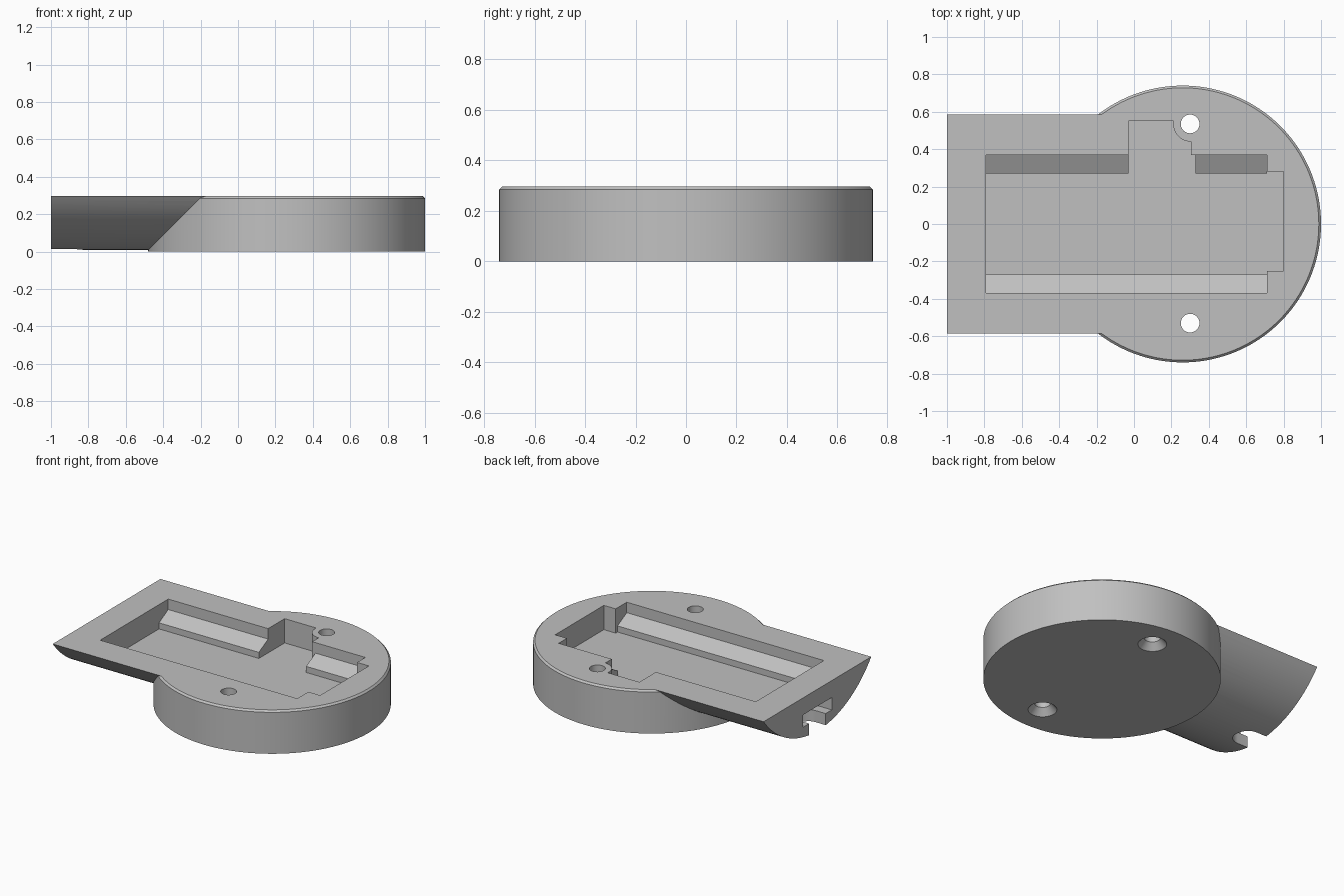
import bpy, bmesh, math
from mathutils import Vector

cube = bpy.data.objects.get("Cube")
if cube:
    bpy.data.objects.remove(cube, do_unlink=True)

TOP, R, CX = 0.297, 0.74, 0.26      # top height, disc radius, disc centre
ARC_Z = R + 0.01                    # height of the arm's arc centre
FLOOR = 0.13

grey = bpy.data.materials.new("light_grey")
grey.use_nodes = True
grey.diffuse_color = (0.53, 0.53, 0.53, 1)
grey.node_tree.nodes["Principled BSDF"].inputs["Base Color"].default_value = (0.53, 0.53, 0.53, 1)


def make_object(name, bm):
    bmesh.ops.recalc_face_normals(bm, faces=bm.faces)
    mesh = bpy.data.meshes.new(name)
    bm.to_mesh(mesh)
    bm.free()
    obj = bpy.data.objects.new(name, mesh)
    bpy.context.collection.objects.link(obj)
    mesh.materials.append(grey)
    return obj


def prism(name, points, start, end, axis="z"):
    """Extrude an outline along z (points are x, y) or along x (points are y, z)."""
    bm = bmesh.new()
    place = (lambda a, b: (a, b, start)) if axis == "z" else (lambda a, b: (start, a, b))
    face = bm.faces.new([bm.verts.new(place(a, b)) for a, b in points])
    moved = bmesh.ops.extrude_face_region(bm, geom=[face])["geom"]
    step = Vector((0, 0, end - start) if axis == "z" else (end - start, 0, 0))
    bmesh.ops.translate(bm, vec=step, verts=[g for g in moved if isinstance(g, bmesh.types.BMVert)])
    return make_object(name, bm)


def lathe(name, profile, x, y, sides):
    """Stack rings given as (radius, z) into a closed round solid."""
    bm = bmesh.new()
    rings = []
    for r, z in profile:
        angles = [2 * math.pi * i / sides for i in range(sides)]
        rings.append([bm.verts.new((x + r * math.cos(a), y + r * math.sin(a), z)) for a in angles])
    for low, high in zip(rings, rings[1:]):
        for i in range(sides):
            j = (i + 1) % sides
            bm.faces.new((low[i], low[j], high[j], high[i]))
    bm.faces.new(rings[0])
    bm.faces.new(rings[-1])
    return make_object(name, bm)


def arc(cx, cy, r, start, end, steps):
    angles = [math.radians(start + (end - start) * i / steps) for i in range(steps + 1)]
    return [(cx + r * math.cos(a), cy + r * math.sin(a)) for a in angles]


def combine(target, tool, operation):
    mod = target.modifiers.new(tool.name, "BOOLEAN")
    mod.object, mod.operation, mod.solver = tool, operation, "EXACT"
    bpy.context.view_layer.objects.active = target
    bpy.ops.object.modifier_apply(modifier=mod.name)
    bpy.data.objects.remove(tool, do_unlink=True)


# Round body with a chamfered top rim
body = lathe("base_body", [(R, 0), (R, TOP - 0.012), (R - 0.012, TOP)], CX, 0, 160)

# Arm with a curved underside
half = math.degrees(math.acos((ARC_Z - TOP) / R))
arm = prism("arm", arc(0, ARC_Z, R, 270 - half, 270 + half, 40), -1, 0.1, "x")
combine(body, arm, "UNION")

# Deep pocket with a side bay and end recess
core = [(-0.79, -0.27), (0.71, -0.27), (0.71, -0.25), (0.8, -0.25), (0.8, 0.28),
        (0.71, 0.28), (0.71, 0.27), (0.33, 0.27), (0.33, 0.37), (0.305, 0.37)]
core += arc(0.305, 0.535, 0.095, 270, 180, 10)
core += [(0.21, 0.55), (-0.03, 0.55), (-0.03, 0.27), (-0.79, 0.27)]
combine(body, prism("pocket_core", core, FLOOR, 0.4), "DIFFERENCE")

# Wider upper pocket with sloped ledges
ledge = [(-0.37, 0.4), (-0.37, 0.225), (-0.27, 0.172), (0.27, 0.172), (0.37, 0.225), (0.37, 0.4)]
combine(body, prism("pocket_ledges", ledge, -0.79, 0.71, "x"), "DIFFERENCE")

# Screw holes, countersunk from below
for y in (0.535, -0.53):
    hole = lathe("screw_hole", [(0.1, -0.01), (0.09, 0), (0.05, 0.045), (0.05, 0.4)], 0.3, y, 32)
    combine(body, hole, "DIFFERENCE")

# Stepped slot in the end of the arm
slot = [(-1.1, -0.09)] + arc(-0.92, 0, 0.09, -90, 90, 16) + [(-1.1, 0.09)]
combine(body, prism("slot_narrow", slot, -0.1, 0.12), "DIFFERENCE")
wide = [(-1.1, -0.157), (-0.83, -0.157), (-0.83, 0.157), (-1.1, 0.157)]
combine(body, prism("slot_wide", wide, 0.095, 0.18), "DIFFERENCE")

bpy.ops.object.select_all(action="DESELECT")
body.select_set(True)
bpy.context.view_layer.objects.active = body
bpy.ops.object.shade_smooth_by_angle(angle=math.radians(25))
